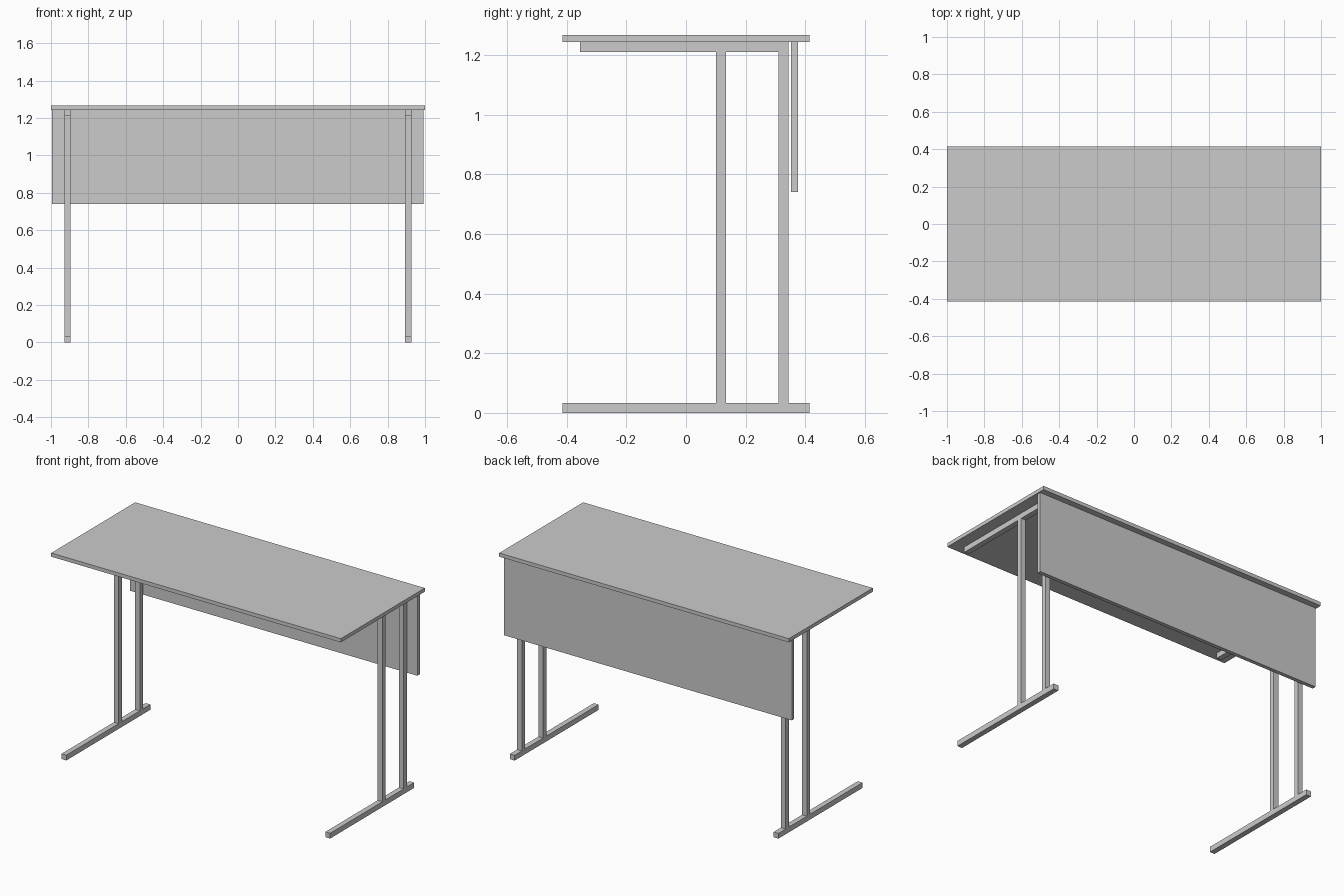
import bpy

if "Cube" in bpy.data.objects:
    bpy.data.objects.remove(bpy.data.objects["Cube"])


def box(name, x, y, z):
    """Axis-aligned box from (min, max) ranges."""
    lo, hi = zip(x, y, z)
    bpy.ops.mesh.primitive_cube_add(size=1, location=[(a + b) / 2 for a, b in zip(lo, hi)])
    ob = bpy.context.object
    ob.name = name
    ob.scale = [b - a for a, b in zip(lo, hi)]
    bpy.ops.object.transform_apply(location=False, rotation=False, scale=True)
    return ob


TOP_UNDER = 1.244
TUBE = 0.033

# Desk top and rear modesty panel
box("desk_top", (-1, 1), (-0.414, 0.414), (TOP_UNDER, 1.267))
box("modesty_panel", (-0.994, 0.992), (0.352, 0.376), (0.741, TOP_UNDER))

# Two side frames: floor foot, twin uprights, top support rail
for side, cx in (("left", -0.912), ("right", 0.910)):
    x = (cx - TUBE / 2, cx + TUBE / 2)
    box(side + "_foot", x, (-0.414, 0.414), (0, TUBE))
    box(side + "_front_upright", x, (0.101, 0.134), (TUBE, 1.211))
    box(side + "_rear_upright", x, (0.311, 0.343), (TUBE, TOP_UNDER))
    box(side + "_top_rail", x, (-0.356, 0.311), (1.211, TOP_UNDER))
